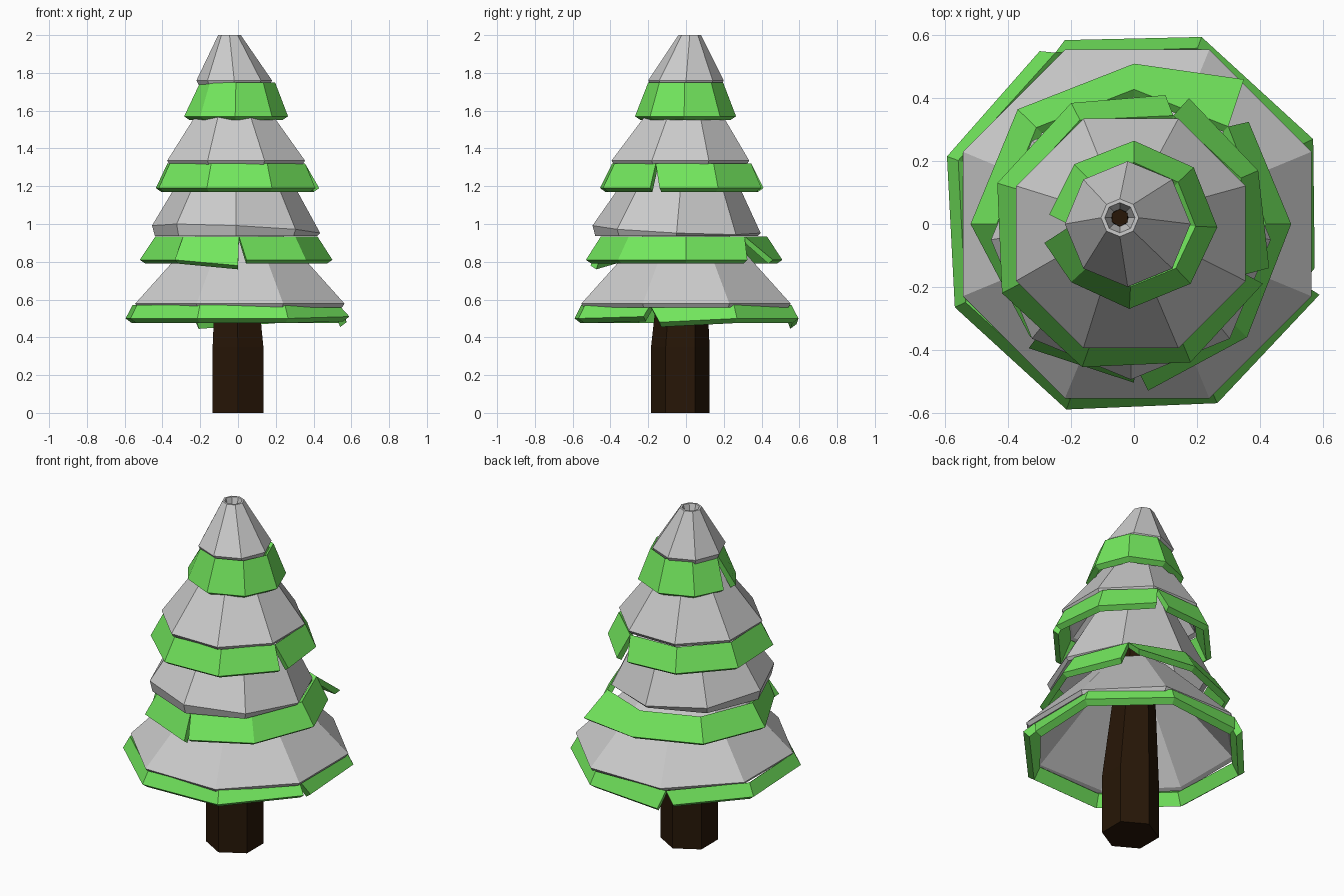
import bpy, bmesh, math
from math import cos, sin, pi

if "Cube" in bpy.data.objects:
    bpy.data.objects.remove(bpy.data.objects["Cube"])


def material(name, color):
    m = bpy.data.materials.new(name)
    m.diffuse_color = color
    m.use_nodes = True
    m.node_tree.nodes["Principled BSDF"].inputs["Base Color"].default_value = m.diffuse_color
    return m


GREEN = material("needles_green", (0.17, 0.8, 0.11, 1))
BROWN = material("bark_brown", (0.02, 0.008, 0.002, 1))


def loft(name, rings, mat=None, closed=False):
    """Join equal-length point rings; closed=True links the last ring to the first."""
    bm = bmesh.new()
    vs = [[bm.verts.new(p) for p in r] for r in rings]
    n = len(rings[0])
    for i in range(len(vs) if closed else len(vs) - 1):
        a, b = vs[i], vs[(i + 1) % len(vs)]
        for j in range(n):
            k = (j + 1) % n
            bm.faces.new((a[j], a[k], b[k], b[j]))
    if not closed:
        bm.faces.new(vs[0][::-1])
        bm.faces.new(vs[-1])
    bmesh.ops.recalc_face_normals(bm, faces=bm.faces)
    me = bpy.data.meshes.new(name)
    bm.to_mesh(me)
    bm.free()
    ob = bpy.data.objects.new(name, me)
    bpy.context.collection.objects.link(ob)
    if mat:
        me.materials.append(mat)
    return ob


def ring(n, cx, cy, r, z, rot=0.0, tilt=0.0):
    angles = [rot + 2 * pi * i / n for i in range(n)]
    return [(cx + r * cos(a), cy + r * sin(a), z - tilt * cos(a - pi / 4)) for a in angles]


# trunk: six sides, leaning and tapering up inside the tree
loft("trunk", [ring(6, 0, -.03, .155, 0, pi / 6), ring(6, 0, -.03, .155, .35, pi / 6),
               ring(6, -.045, .02, .028, 1.94, pi / 6)], BROWN)


# snow tiers: hollow eight-sided skirts with a thin lip
def snow(name, low, top, lip, rot, tilt=0.0, t=.025, dip=False):
    (cx, cy, r, z), (tx, ty, tr, tz) = low, top
    rings = [ring(8, tx, ty, tr, tz, rot),
             ring(8, cx, cy, r, z, rot, tilt),
             ring(8, cx, cy, r - .015, z - lip, rot),
             ring(8, cx, cy, r - .015 - t, z - lip + .01, rot),
             ring(8, tx, ty, tr - .02, tz - .03, rot)]
    if dip:  # open tip sinking down to the trunk
        rings += [ring(8, tx, ty, .027, tz - .07, rot), ring(8, tx, ty, tr - .012, tz, rot)]
    loft(name, rings, closed=True)


H = pi / 8
snow("snow_top", (-.02, 0, .2, 1.76), (-.045, .02, .06, 2.0), .03, 0, dip=True)
snow("snow_upper", (-.01, -.03, .395, 1.335), (-.025, 0, .13, 1.7), .02, H)
snow("snow_middle", (-.01, -.05, .445, .972), (-.01, -.01, .2, 1.4), .036, 0, .028)
snow("snow_lower", (.01, 0, .6, .578), (.01, 0, .2, .99), .02, H)


# green branch strips: thick bands hung along the skirt edges, split by V notches
def strip(name, pts, start, end, zb, zt, k, t=.03, drop=.02):
    """pts: lower outer edge; start/end: upper corners shared with the neighbour strip."""
    sections = []
    for i, p in enumerate(pts):
        x, y = p[0], p[1]
        b = zb + (p[2] if len(p) > 2 else 0)
        u, v = start if i == 0 else end if i == len(pts) - 1 else (x * k, y * k)
        s = 1 - t / math.hypot(x, y)
        sections.append([(x, y, b), (u, v, zt), (u * s, v * s, zt - drop), (x * s, y * s, b - drop)])
    loft(name, sections, GREEN)


J = (-.2, -.005)
strip("branches_top", [(-.285, -.06), (-.2, -.185), (-.015, -.27), (.18, -.19), (.265, -.01),
                       (.19, .18), (0, .265), (-.19, .19), (-.27, .03)], J, J, 1.57, 1.75, .74)

J, K = (.125, .345), (.355, -.16)
strip("branches_upper_right", [(.175, .4), (.395, .17), (.43, -.14)], J, K, 1.19, 1.32, .86)
strip("branches_upper_left", [(.41, -.19), (.18, -.44), (-.165, -.455), (-.42, -.22),
                              (-.435, .13), (-.2, .385), (.1, .41)], K, J, 1.19, 1.32, .86)

J, K, L = (.3, .31), (.005, -.45), (-.29, -.335)
strip("branches_middle_right", [(.365, .325), (.5, 0), (.36, -.36), (.045, -.53)],
      J, K, .81, .935, .84)
strip("branches_middle_front", [(0, -.505, -.03), (-.335, -.395)], K, L, .81, .935, .9)
strip("branches_middle_left", [(-.33, -.36), (-.52, 0), (-.37, .365), (0, .51), (.35, .46)],
      L, J, .81, .935, .84)

J, K = (-.25, .545), (.535, -.19)
strip("branches_lower_back", [(-.22, .585, -.03), (.215, .595), (.57, .27), (.575, -.14, -.02)],
      J, K, .5, .57, .94, .035, .025)
strip("branches_lower_front", [(.59, -.225, .01), (.265, -.57), (-.215, -.59), (-.57, -.265),
                               (-.595, .215), (-.3, .55)], K, J, .5, .57, .94, .035, .025)
